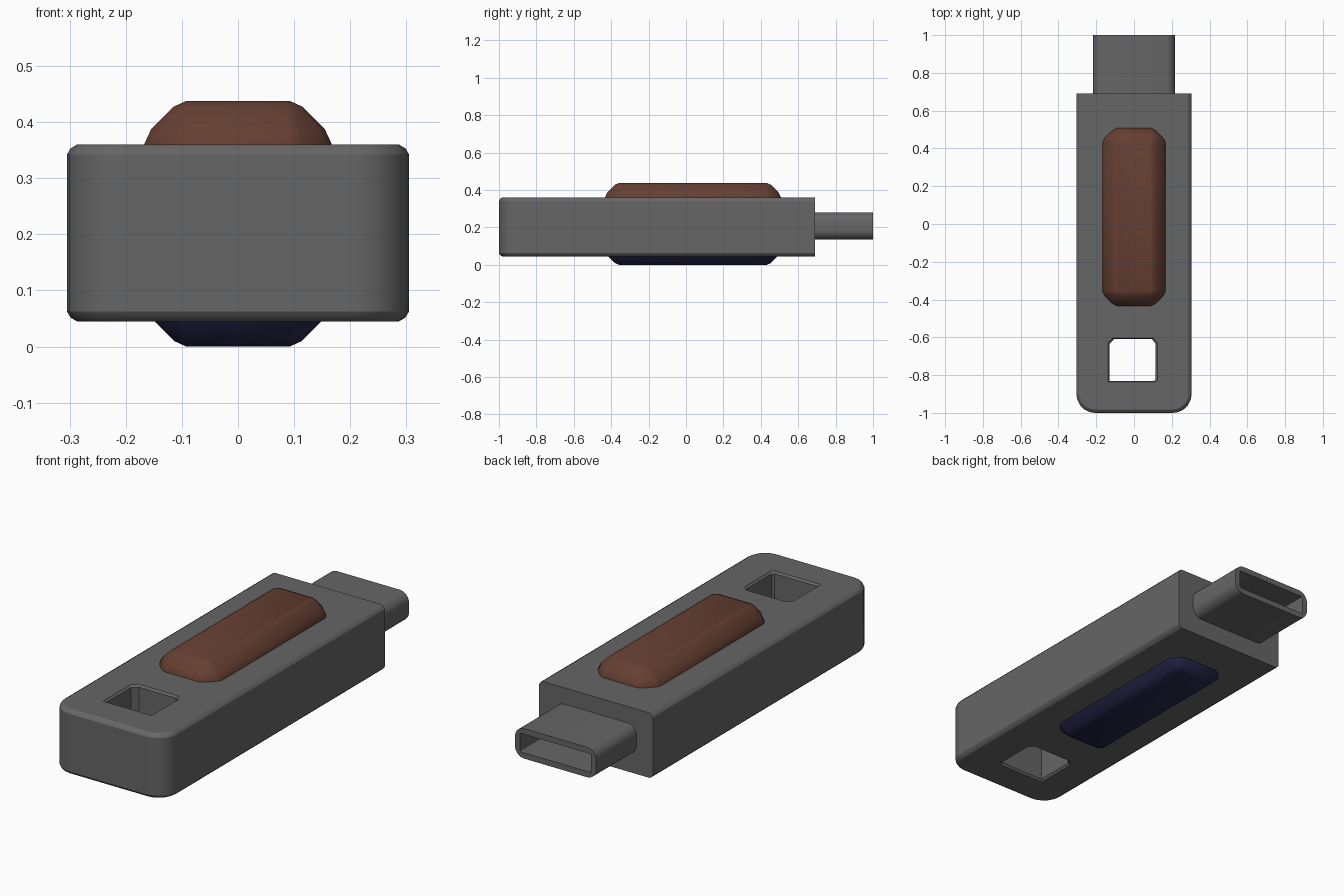
import bpy, bmesh, math

if "Cube" in bpy.data.objects:
    bpy.data.objects.remove(bpy.data.objects["Cube"])

CASE = (0.133, 0.133, 0.133, 1)
BROWN = (0.132, 0.05, 0.032, 1)
NAVY = (0.019, 0.019, 0.07, 1)
ROUND = [(0, 1), (0.04, 0.71), (0.134, 0.5), (0.293, 0.293), (0.5, 0.134), (0.71, 0.04), (1, 0)]
CLIPPED = [(0, 1), (0.16, 0.7), (0.7, 0.16), (1, 0)]


def corner_rect(hx, hy, r, corner):
    """Rectangle outline whose corners follow a symmetric inset pattern."""
    pts = []
    for sx, sy in ((1, 1), (-1, 1), (-1, -1), (1, -1)):
        steps = corner if sx * sy > 0 else corner[::-1]
        pts += [(sx * (hx - r * u), sy * (hy - r * v)) for u, v in steps]
    return pts


def smooth(ob, angle):
    bpy.ops.object.select_all(action='DESELECT')
    ob.select_set(True)
    bpy.context.view_layer.objects.active = ob
    bpy.ops.object.shade_smooth_by_angle(angle=math.radians(angle))


def loft(name, rings, color=None, bevel=None, angle=30):
    """Skin a stack of equal-length rings and cap both ends."""
    bm = bmesh.new()
    loops = [[bm.verts.new(p) for p in ring] for ring in rings]
    n = len(loops[0])
    for a, b in zip(loops, loops[1:]):
        for i in range(n):
            j = (i + 1) % n
            bm.faces.new((a[i], a[j], b[j], b[i]))
    bm.faces.new(loops[0][::-1])
    bm.faces.new(loops[-1])
    bmesh.ops.recalc_face_normals(bm, faces=bm.faces[:])
    if bevel:
        width, test = bevel
        bmesh.ops.bevel(bm, geom=[e for e in bm.edges if test(e)], offset=width,
                        segments=2, profile=0.4, affect='EDGES')
    me = bpy.data.meshes.new(name)
    bm.to_mesh(me)
    bm.free()
    ob = bpy.data.objects.new(name, me)
    bpy.context.collection.objects.link(ob)
    if color:
        mat = bpy.data.materials.get(str(color)) or bpy.data.materials.new(str(color))
        mat.diffuse_color = color
        mat.use_nodes = True
        mat.node_tree.nodes["Principled BSDF"].inputs["Base Color"].default_value = mat.diffuse_color
        me.materials.append(mat)
    smooth(ob, angle)
    return ob


# Body: rounded front corners, square back end, softened long edges
W, BACK, Z0, Z1, R = 0.305, 0.69, 0.045, 0.36, 0.1
outline = [(W, BACK), (-W, BACK)]
for cx, start in ((-W + R, math.pi), (W - R, 1.5 * math.pi)):
    for i in range(6):
        a = start + math.pi / 2 * i / 5
        outline.append((cx + R * math.cos(a), -1 + R + R * math.sin(a)))


def rim_edge(e):
    a, b = (v.co for v in e.verts)
    return abs(a.z - b.z) < 1e-5 and not (a.y > BACK - 0.01 and b.y > BACK - 0.01)


body = loft("body", [[(x, y, z) for x, y in outline] for z in (Z0, Z1)], CASE,
            bevel=(0.018, rim_edge))

# Lanyard hole with clipped corners and slightly flared rims
hole = [(0.115, -0.82), (0.115, -0.635), (0.095, -0.61), (-0.105, -0.61),
        (-0.13, -0.635), (-0.13, -0.83), (0.105, -0.83)]
hcx, hcy = -0.007, -0.72
rings = []
for z, s in ((Z0 - 0.01, 1.14), (Z0 + 0.01, 1.0), (Z1 - 0.01, 1.0), (Z1 + 0.01, 1.14)):
    rings.append([(hcx + (x - hcx) * s, hcy + (y - hcy) * s, z) for x, y in hole])
cutter = loft("lanyard_hole_cutter", rings, CASE)
cutter.hide_render = True
mod = body.modifiers.new("lanyard_hole", 'BOOLEAN')
mod.operation = 'DIFFERENCE'
mod.solver = 'EXACT'
mod.object = cutter
bpy.context.view_layer.objects.active = body
bpy.ops.object.modifier_apply(modifier=mod.name)
bpy.data.objects.remove(cutter)
smooth(body, 30)
body.modifiers.new("flat_face_shading", 'WEIGHTED_NORMAL').keep_sharp = True

# Plug: hollow rounded sleeve
PZ = 0.208
sleeve = []
for y, hx, hz, r in ((BACK - 0.02, 0.218, 0.073, 0.05), (1.0, 0.218, 0.073, 0.05),
                     (1.0, 0.19, 0.045, 0.004), (0.72, 0.19, 0.045, 0.004)):
    sleeve.append([(x, y, PZ + z) for x, z in corner_rect(hx, hz, r, ROUND)])
loft("plug_sleeve", sleeve, CASE)

# Raised pads, top and bottom: (height above base, inset, corner size)
PAD = [(-0.03, 0.0, 0.075), (0.0, 0.0, 0.075), (0.026, 0.012, 0.065),
       (0.067, 0.053, 0.025), (0.077, 0.075, 0.006)]


def pad(name, base, direction, color):
    rings = [[(x, y + 0.037, base + direction * h)
              for x, y in corner_rect(0.167 - inset, 0.47 - inset, r, CLIPPED)]
             for h, inset, r in PAD]
    loft(name, rings, color, angle=35)


pad("top_pad", 0.361, 1, BROWN)
pad("bottom_pad", 0.077, -1, NAVY)
